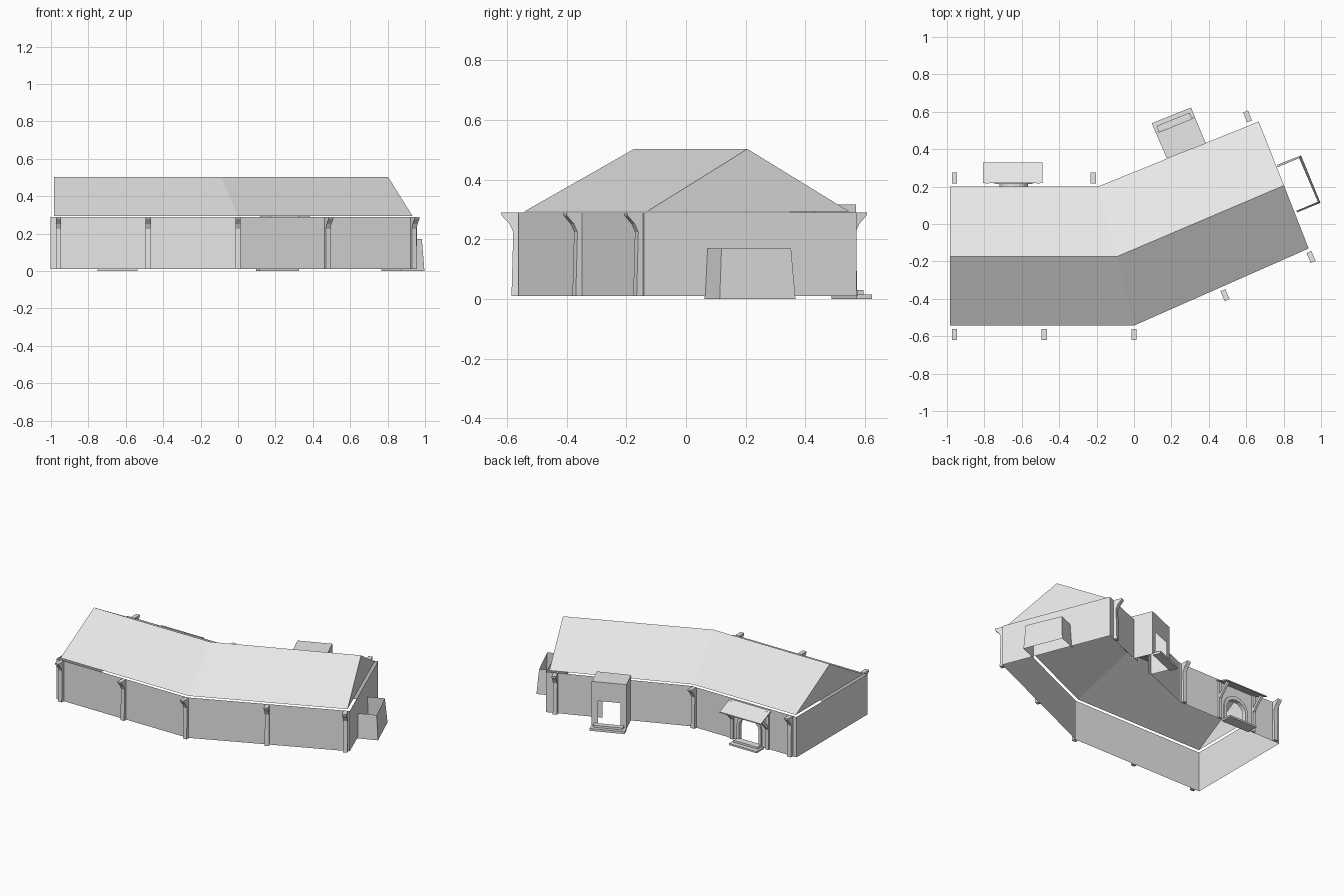
import bpy, bmesh, math
from mathutils import Vector, Matrix

if "Cube" in bpy.data.objects:
    bpy.data.objects.remove(bpy.data.objects["Cube"])

grey = bpy.data.materials.new("plain_grey")
grey.use_nodes = True
grey.diffuse_color = (0.8, 0.8, 0.8, 1)
grey.node_tree.nodes["Principled BSDF"].inputs["Base Color"].default_value = (0.8, 0.8, 0.8, 1)


def make(name, verts, faces, matrix=None):
    mesh = bpy.data.meshes.new(name)
    mesh.from_pydata([tuple(v) for v in verts], [], faces)
    mesh.materials.append(grey)
    obj = bpy.data.objects.new(name, mesh)
    if matrix:
        obj.matrix_world = matrix
    bpy.context.collection.objects.link(obj)
    return obj


def prism(name, profile, x0, x1, matrix=None):
    """Extrude a (y, z) profile along x."""
    n = len(profile)
    verts = [(x, y, z) for x in (x0, x1) for y, z in profile]
    faces = [tuple(range(n - 1, -1, -1)), tuple(range(n, 2 * n))]
    faces += [(i, (i + 1) % n, n + (i + 1) % n, n + i) for i in range(n)]
    obj = make(name, verts, faces, matrix)
    bm = bmesh.new()
    bm.from_mesh(obj.data)
    bmesh.ops.recalc_face_normals(bm, faces=bm.faces)
    bm.to_mesh(obj.data)
    bm.free()
    return obj


def box(name, x, y, z, matrix=None):
    prism(name, [(y[0], z[0]), (y[1], z[0]), (y[1], z[1]), (y[0], z[1])], x[0], x[1], matrix)


def opening(centre, width, spring, rise, base):
    """Outline of a doorway from foot to foot; the head is arched when rise > 0."""
    r = width / 2
    steps = 8 if rise else 1
    head = [(centre - r * math.cos(math.pi * i / steps), spring + rise * math.sin(math.pi * i / steps))
            for i in range(steps + 1)]
    return [(centre - r, base)] + head + [(centre + r, base)]


def panel(name, a, b, z0, z1, door=None):
    """Upright sheet from a to b, with an optional doorway cut from its foot."""
    a, b = Vector(a), Vector(b)
    length = (b - a).length
    outline = [(0, z0)] + (door or []) + [(length, z0), (length, z1), (0, z1)]
    d = (b - a) / length
    verts = [(*(a + d * t), z) for t, z in outline]
    make(name, verts, [tuple(range(len(verts)))])


def frame_at(x, y, degrees):
    return Matrix.Translation((x, y, 0)) @ Matrix.Rotation(math.radians(degrees), 4, 'Z')


# Bent plan, anticlockwise from the front of the straight wing
EAVE, RIDGE, FOOT = 0.293, 0.503, 0.01
plan = [(-.984, -.543), (0, -.543), (.934, -.131), (.667, .548), (-.193, .2), (-.984, .2)]
ridge = [(-.984, -.174), (-.091, -.174), (.802, .206)]

# Gabled roof
verts = [(*p, EAVE) for p in plan] + [(*p, RIDGE) for p in ridge]
make("roof", verts, [(0, 1, 7, 6), (1, 2, 8, 7), (3, 4, 7, 8), (4, 5, 6, 7), (2, 3, 8), (5, 0, 6)])


# Wall line standing just outside the roof edge
def offset(points, dist):
    result = []
    for i, p in enumerate(points):
        p = Vector(p)
        d0 = (p - Vector(points[i - 1])).normalized()
        d1 = (Vector(points[(i + 1) % len(points)]) - p).normalized()
        n0, n1 = Vector((d0.y, -d0.x)), Vector((d1.y, -d1.x))
        result.append(p + (n0 + n1) * dist / (1 + n0.dot(n1)))
    return result


ring = offset(plan, 0.018)
wing_angle = math.degrees(math.atan2(.348, .86))
porch = frame_at(.222, .527, wing_angle + 180)
porch_foot = Vector((.28, .39))
doors = {3: opening((porch_foot - ring[3]).length, .14, .13, .06, FOOT),
         4: opening(-.643 * -1 + ring[4].x, .15, .12, .065, FOOT)}
names = ["front_wall", "front_wing_wall", "end_wall", "back_wing_wall", "back_wall", "left_end_wall"]
for i, name in enumerate(names):
    panel(name, ring[i], ring[(i + 1) % 6], FOOT, EAVE - .003, doors.get(i))

# Tapered pillars with flared brackets; local -y points away from the wall
pillar = [(0, FOOT), (-.023, FOOT), (-.017, .225), (-.03, .252), (-.056, .28),
          (-.058, .29), (0, .29)]
spots = [(-.96, -.562, 0), (-.48, -.562, 0), (0, -.562, 0), (.475, -.354, 23.8), (.935, -.15, 23.8),
         (.618, .548, 180 + wing_angle), (-.218, .217, 180), (-.96, .217, 180)]
for x, y, turn in spots:
    prism("pillar", pillar, -.014, .014, frame_at(x, y, turn))

# Back doorway: arched surround, sloping awning on struts, steps
arch_in = opening(-.643, .15, .12, .065, FOOT)
arch_out = opening(-.643, .19, .12, .09, FOOT)
n = len(arch_in)
verts = [(x, y, z) for loop, y in ((arch_in, .2), (arch_in, .228), (arch_out, .228), (arch_out, .215))
         for x, z in loop]
make("door_surround", verts, [(k * n + i, k * n + i + 1, k * n + n + i + 1, k * n + n + i)
                              for k in range(3) for i in range(n - 1)])
prism("awning", [(.219, .28), (.33, .232), (.33, .225), (.219, .272)], -.807, -.49)
for x in (-.785, -.512):
    box("awning_post", (x - .01, x + .01), (.217, .232), (FOOT, .275))
    prism("awning_strut", [(.23, .15), (.31, .23), (.31, .24), (.29, .24), (.23, .175)], x - .008, x + .008)
box("lower_step", (-.75, -.536), (.217, .295), (0, .012))
box("upper_step", (-.735, -.551), (.217, .265), (.012, .026))

# Wing porch: open box with a square doorway and a flat top
left, right = (.118, .484), (.326, .57)
inner_left, inner_right = (.176, .35), (.385, .43)
TOP = .317
width = (Vector(right) - Vector(left)).length
panel("porch_front", right, left, FOOT, TOP, opening(width / 2, .145, .185, 0, FOOT))
panel("porch_side", left, inner_left, FOOT, TOP)
panel("porch_side", inner_right, right, FOOT, TOP)
make("porch_top", [(*p, TOP) for p in (left, inner_left, inner_right, right)], [(0, 1, 2, 3)])
box("porch_lower_step", (-.113, .113), (-.058, -.003), (0, .016), porch)
box("porch_upper_step", (-.095, .095), (-.035, 0), (.016, .03), porch)

# Open-topped end enclosure with inward-leaning sides
low = [(.766, .316), (.893, .367), (.997, .113), (.872, .062)]
high = [(.768, .304), (.883, .352), (.983, .119), (.868, .07)]
verts = [(*p, 0) for p in low] + [(*p, .17) for p in high]
make("end_enclosure", verts, [(i + 1, i, i + 4, i + 5) for i in range(3)])
